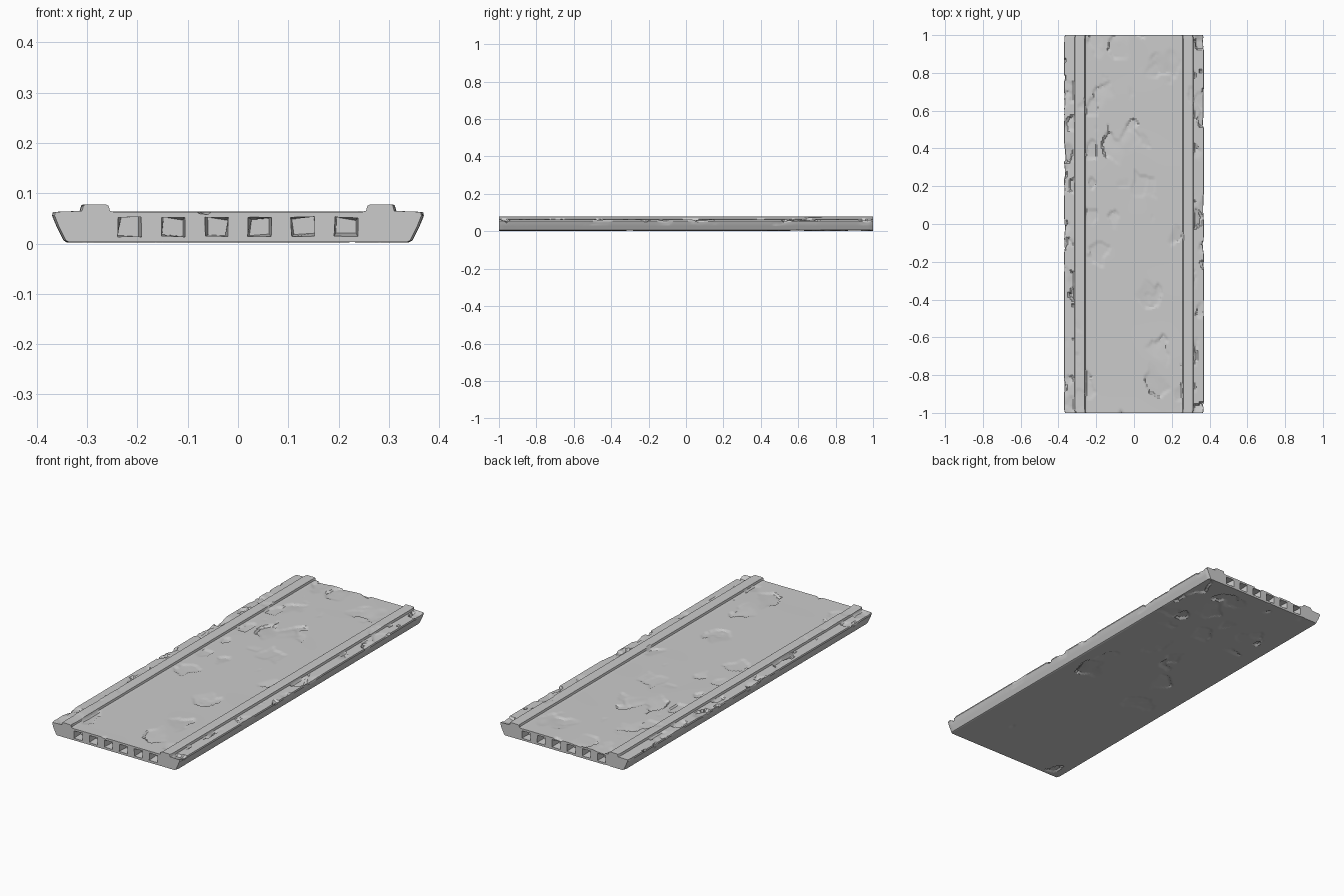
import bpy, bmesh, random, math
from mathutils import Vector, noise

if "Cube" in bpy.data.objects:
    bpy.data.objects.remove(bpy.data.objects["Cube"])

random.seed(4)

# Right half of the slab section: underside, flared edge, lip, raised rail, deck
half = [(0, .003), (.340, .003), (.347, .006), (.361, .034), (.370, .056),
        (.368, .063), (.315, .065), (.312, .076), (.308, .078),
        (.266, .078), (.261, .075), (.258, .065), (.250, .063), (0, .063)]
outline = half + [(-x, z) for x, z in half[-2:0:-1]]


def resample(points, step):
    """Subdivide a closed outline while keeping its corners."""
    out = []
    for i, (x, z) in enumerate(points):
        x2, z2 = points[(i + 1) % len(points)]
        n = max(1, round(math.hypot(x2 - x, z2 - z) / step))
        out += [(x + (x2 - x) * k / n, z + (z2 - z) * k / n) for k in range(n)]
    return out


def facet(p, size, chance, depth):
    """Depth of a tilted broken facet; zero where the surface is intact."""
    q = Vector((p.x / size, p.y / (size * 1.3), p.z / size))
    q += noise.noise_vector(q * 1.5) * .3
    c = noise.voronoi(q)[1][0]
    if noise.cell(c * 37.3 + Vector((5, 9, 2))) % 1.0 > chance:
        return 0
    tilt = noise.cell_vector(c * 53.7) - Vector((.5, .5, .5))
    return max(0, depth * (.35 + 2.2 * tilt.dot(q - c)))


def weather(x, y, z):
    """Chip the deck, lips and underside."""
    p = Vector((x, y, z))
    ax, end = abs(x), abs(y)
    wave = noise.noise(p * 4)
    if ax > .316 and z > .03:                       # broken lips
        d = facet(p, .06, .45, .012) * min(1, (z - .03) / .025)
        worn = min(1, (1 - end) / .03)
        p.z -= d * worn
        p.x -= math.copysign(d * .7 * worn * max(0, ax - .316) / .054, x)
    elif z > .05 and ax < .257:                     # flaked deck
        local = math.exp(-((x + .17) / .09) ** 2 - ((y - .22) / .3) ** 2)
        local += .6 * math.exp(-((x - .04) / .09) ** 2 - ((y - .15) / .4) ** 2)
        chance = .04 + .4 * local + .4 * max(0, min(1, (end - .68) / .1))
        p.z += wave * .0012 - facet(p, .085, chance, .007)
    elif z > .066:                                  # worn rails
        p.z -= facet(p, .09, .12, .004)
    elif z < .005:                                  # underside scars
        p.z += wave * .001 + facet(p, .09, .05 + (.25 if y > .5 else 0), .006)
    p.x *= 1 - .014 * max(0, (end - .98) / .02) ** 2
    p.z = max(0, p.z)
    return p


# Weathered slab lofted along y
section = resample(outline, .0075)
rows = 200
bm = bmesh.new()
rings = []
for j in range(rows + 1):
    y = -1 + 2 * j / rows
    rings.append([bm.verts.new(weather(x, y, z)) for x, z in section])
count = len(section)
for a, b in zip(rings, rings[1:]):
    for i in range(count):
        k = (i + 1) % count
        bm.faces.new((a[i], a[k], b[k], b[i]))
bm.faces.new(rings[0])
bm.faces.new(rings[-1])
bmesh.ops.recalc_face_normals(bm, faces=bm.faces)
mesh = bpy.data.meshes.new("concrete_slab")
bm.to_mesh(mesh)
bm.free()
slab = bpy.data.objects.new("concrete_slab", mesh)
bpy.context.collection.objects.link(slab)

# Tapered cutters for six core pockets at each end
bm = bmesh.new()
for side in (-1, 1):
    for n in range(6):
        cx = (n - 2.5) * .0862
        res = bmesh.ops.create_cube(bm, size=1)
        for v in res["verts"]:
            inner = v.co.y > 0
            s = .84 if inner else 1
            jit = .004 if inner else .0012
            v.co = (cx + v.co.x * .048 * s + random.uniform(-jit, jit),
                    side * (1 - (.05 if inner else -.01)),
                    .0335 + v.co.z * .039 * s + random.uniform(-jit, jit))
bmesh.ops.recalc_face_normals(bm, faces=bm.faces)
mesh = bpy.data.meshes.new("core_cutter")
bm.to_mesh(mesh)
bm.free()
cutter = bpy.data.objects.new("core_cutter", mesh)
bpy.context.collection.objects.link(cutter)

# Cut the pockets and remove the helper
cut = slab.modifiers.new("core_pockets", 'BOOLEAN')
cut.operation = 'DIFFERENCE'
cut.solver = 'EXACT'
cut.object = cutter
cutter.hide_render = True
bpy.context.view_layer.objects.active = slab
slab.select_set(True)
bpy.ops.object.modifier_apply(modifier=cut.name)
bpy.data.objects.remove(cutter)
bpy.ops.object.shade_smooth_by_angle(angle=math.radians(30))
